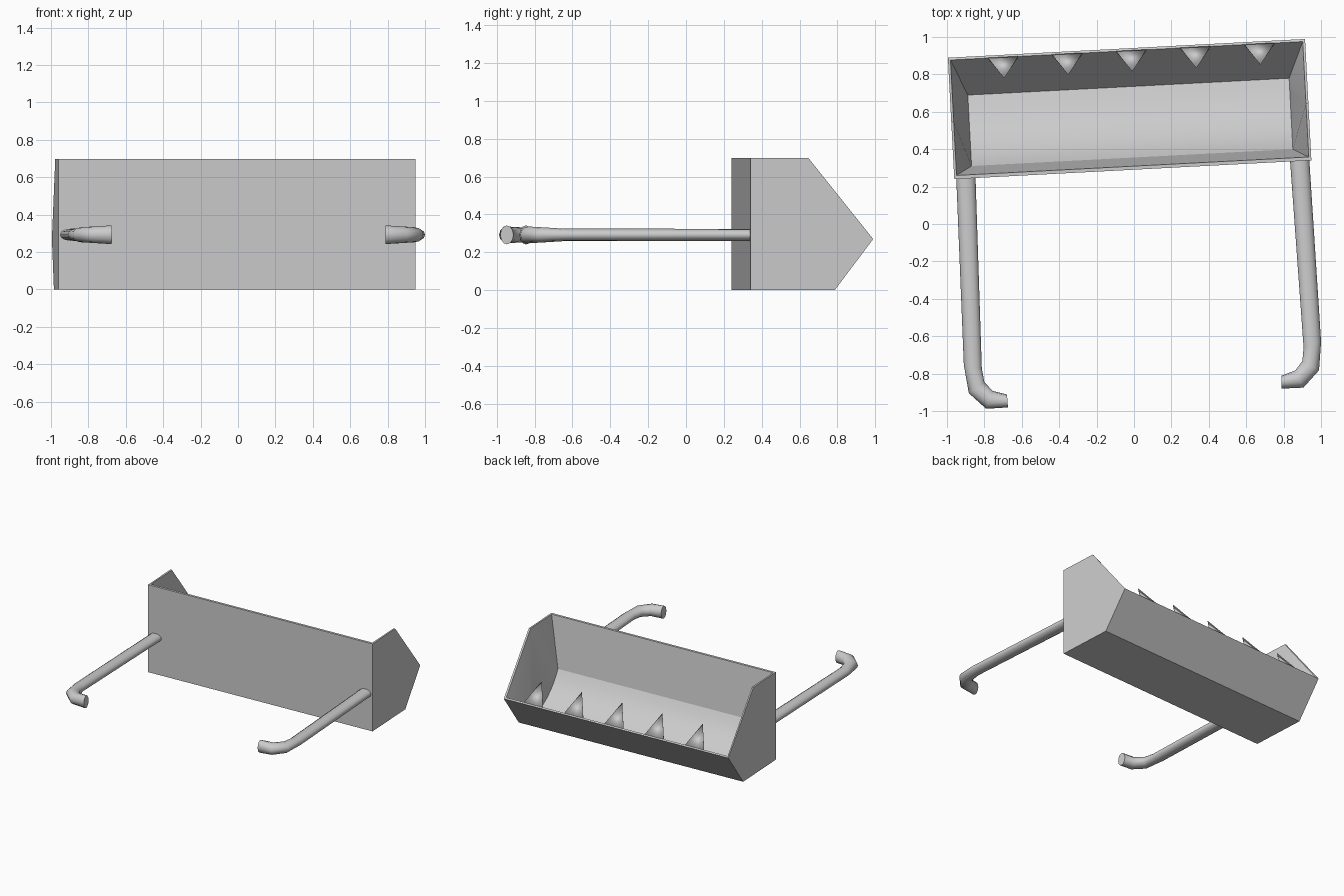
import bpy, bmesh, math
from mathutils import Matrix, Vector

if "Cube" in bpy.data.objects:
    bpy.data.objects.remove(bpy.data.objects["Cube"], do_unlink=True)

steel = bpy.data.materials.new("light_grey_steel")
steel.use_nodes = True
GREY = (0.6, 0.6, 0.6, 1)
steel.diffuse_color = GREY
steel.node_tree.nodes["Principled BSDF"].inputs["Base Color"].default_value = GREY

# The whole loader is turned slightly about its front plate
PLACE = Matrix.Translation((-0.0065, 0.295, 0)) @ Matrix.Rotation(math.radians(3), 4, "Z")


def finish(name, bm, angle):
    bmesh.ops.recalc_face_normals(bm, faces=bm.faces)
    mesh = bpy.data.meshes.new(name)
    bm.to_mesh(mesh)
    bm.free()
    mesh.materials.append(steel)
    obj = bpy.data.objects.new(name, mesh)
    bpy.context.collection.objects.link(obj)
    obj.matrix_world = PLACE
    bpy.ops.object.select_all(action="DESELECT")
    obj.select_set(True)
    bpy.context.view_layer.objects.active = obj
    bpy.ops.object.shade_smooth_by_angle(angle=math.radians(angle))


def loft(bm, rings):
    """Skin closed rings of points and cap both ends."""
    rows = [[bm.verts.new(p) for p in ring] for ring in rings]
    n = len(rows[0])
    for a, b in zip(rows, rows[1:]):
        for i in range(n):
            j = (i + 1) % n
            bm.faces.new((a[i], a[j], b[j], b[i]))
    bm.faces.new(rows[0])
    bm.faces.new(rows[-1])


# Bucket: outer profile, inner rim and curved floor, as (y, z)
outer = [(-0.005, 0.697), (-0.005, 0), (0.441, 0), (0.645, 0.27), (0.303, 0.697)]
rim = [(0.014, 0.697), (0.3, 0.697), (0.632, 0.277)]
start, bend, end = Vector((0.06, 0.30)), Vector((0.17, 0.09)), Vector((0.44, 0.03))
floor = []
for i in range(9):
    t = i / 8
    floor.append(end * (1 - t) ** 2 + bend * 2 * t * (1 - t) + start * t ** 2)

bm = bmesh.new()


def side_points(profile, x):
    return [[bm.verts.new((s * x, y, z)) for y, z in profile] for s in (-1, 1)]


O = side_points(outer, 0.956)
R = side_points(rim, 0.943)
F = side_points(floor, 0.86)


def bridge(a, i, b, j):
    bm.faces.new((a[0][i], a[1][i], b[1][j], b[0][j]))


for i in range(3):                      # front plate, base, sloping back
    bridge(O, i, O, i + 1)
for i in range(len(floor) - 1):         # curved floor
    bridge(F, i, F, i + 1)
bridge(O, 0, R, 0)                      # front rim
bridge(O, 3, R, 2)                      # cutting lip
bridge(R, 0, F, -1)                     # inner front wall
bridge(R, 2, F, 0)                      # inner back wall
for o, r, f in zip(O, R, F):            # end panels
    bm.faces.new(o)
    bm.faces.new((o[0], o[4], r[1], r[0]))
    bm.faces.new((o[4], o[3], r[2], r[1]))
    bm.faces.new((r[1], r[2], f[0]))
    bm.faces.new((r[1], f[-1], r[0]))
    for a, b in zip(f, f[1:]):
        bm.faces.new((r[1], a, b))
finish("bucket", bm, 18)

# Teeth: half cones, flat towards the mouth, rising from the lip
inward = Vector((0, -0.79, -0.61))
for k in range(5):
    bm = bmesh.new()
    base = Vector((0.025 + 0.343 * (k - 2), 0.636, 0.273))
    ring = []
    for i in range(9):
        t = math.pi * i / 8
        offset = Vector((0.083 * math.cos(t), 0, 0)) + inward * (0.045 * math.sin(t))
        ring.append(bm.verts.new(base + offset))
    tip = bm.verts.new(base + Vector((0, -0.116, 0.147)))
    bm.faces.new(ring)
    for i in range(9):
        bm.faces.new((ring[i], ring[(i + 1) % 9], tip))
    finish("tooth_%d" % (k + 1), bm, 180)

# Arms: outer edge point, inner edge point and half height of each ring
sections = [
    ((0.945, 0.0), (0.842, 0.0), 0.032),
    ((0.957, -0.976), (0.862, -1.001), 0.033),
    ((0.938, -1.128), (0.852, -1.073), 0.040),
    ((0.850, -1.216), (0.811, -1.122), 0.044),
    ((0.733, -1.215), (0.735, -1.146), 0.050),
]
for name, side, extra in (("left_arm", 1, 0), ("right_arm", -1, 0.024)):
    bm = bmesh.new()
    rings = []
    for n, (a, b, h) in enumerate(sections):
        shift = Vector((0, -extra if n else 0, 0))
        pa = Vector((side * a[0], a[1], 0.292)) + shift
        pb = Vector((side * b[0], b[1], 0.292)) + shift
        mid, half = (pa + pb) / 2, (pa - pb) / 2
        rings.append([mid + half * math.cos(math.tau * i / 12)
                      + Vector((0, 0, h * math.sin(math.tau * i / 12)))
                      for i in range(12)])
    loft(bm, rings)
    finish(name, bm, 45)
